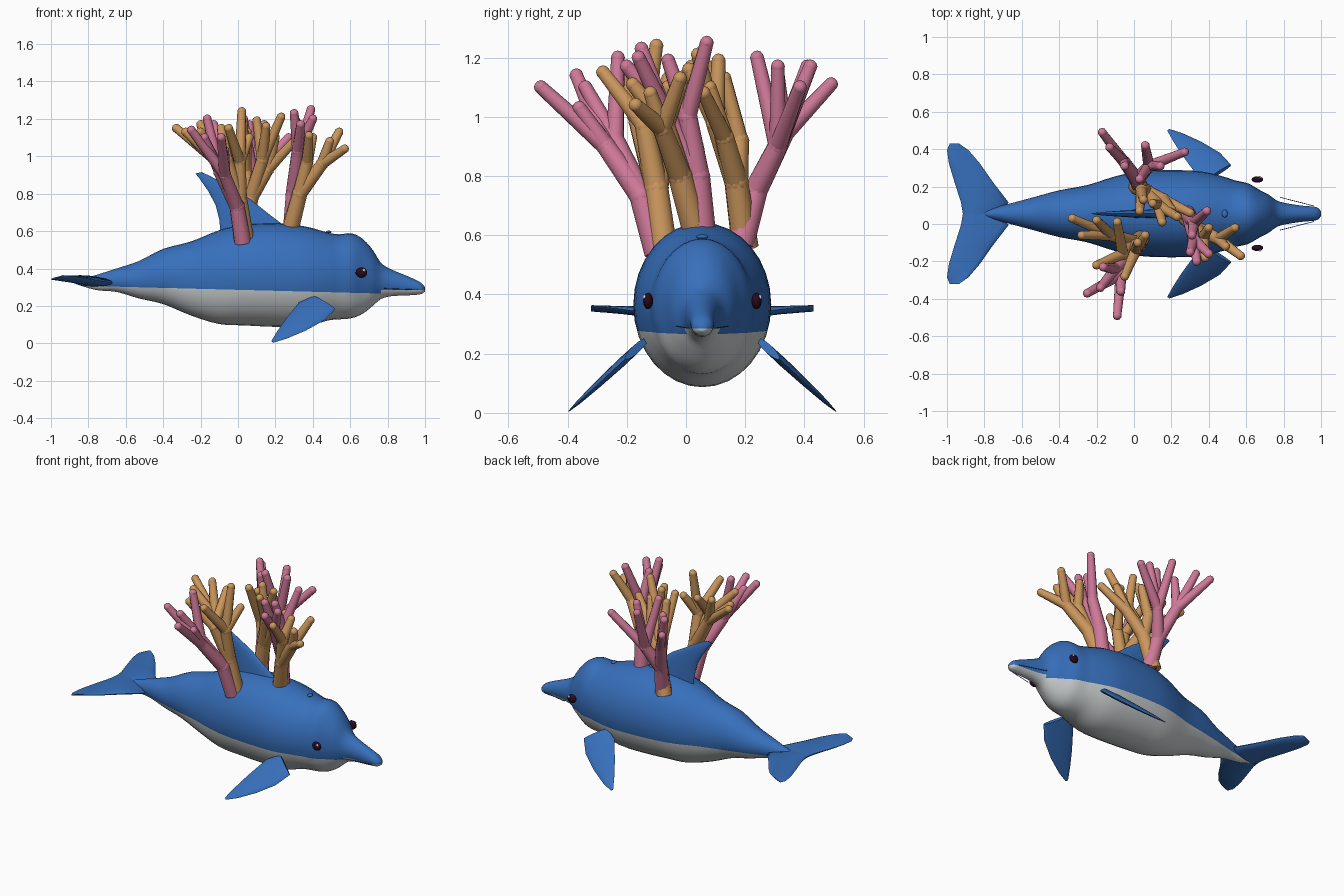
import bpy, bmesh, math
from mathutils import Vector, Matrix

cube = bpy.data.objects.get("Cube")
if cube:
    bpy.data.objects.remove(cube)

MID = 0.055  # y of the animal's plane of symmetry


def material(name, *rgb):
    m = bpy.data.materials.new(name)
    m.use_nodes = True
    m.diffuse_color = (*rgb, 1)
    m.node_tree.nodes["Principled BSDF"].inputs["Base Color"].default_value = (*rgb, 1)
    return m


BLUE = material("ocean blue", .038, .16, .5)
BELLY = material("belly grey", .6, .63, .64)
PINK = material("coral pink", .62, .19, .31)
ORANGE = material("coral orange", .6, .31, .11)
DARK = material("eye dark", .02, .003, .013)
WHITE = material("glint white", .9, .9, .9)


def finish(bm, name, *mats, angle=50):
    bmesh.ops.recalc_face_normals(bm, faces=bm.faces)
    mesh = bpy.data.meshes.new(name)
    bm.to_mesh(mesh)
    bm.free()
    for m in mats:
        mesh.materials.append(m)
    ob = bpy.data.objects.new(name, mesh)
    bpy.context.collection.objects.link(ob)
    bpy.ops.object.select_all(action='DESELECT')
    ob.select_set(True)
    bpy.context.view_layer.objects.active = ob
    bpy.ops.object.shade_smooth_by_angle(angle=math.radians(angle))


def loft(bm, rings):
    """Skin a list of closed point rings and cap both ends."""
    rows = [[bm.verts.new(p) for p in ring] for ring in rings]
    n = len(rows[0])
    for a, b in zip(rows, rows[1:]):
        for i in range(n):
            j = (i + 1) % n
            bm.faces.new((a[i], a[j], b[j], b[i]))
    bm.faces.new(rows[0])
    bm.faces.new(rows[-1])


def smooth_path(points, steps):
    """Catmull-Rom interpolation of vectors."""
    p = [points[0]] + points + [points[-1]]
    out = []
    for a, b, c, d in zip(p, p[1:], p[2:], p[3:]):
        for k in range(steps):
            t = k / steps
            out.append(b + (c - a) * (t / 2) + (a * 2 - b * 5 + c * 4 - d) * (t * t / 2)
                       + (b * 3 - a - c * 3 + d) * (t ** 3 / 2))
    return out + [points[-1]]


# Body: stations of x, top z, bottom z, half width
STATIONS = [
    (-.86, .335, .315, .01), (-.76, .365, .285, .03), (-.65, .4, .275, .058),
    (-.53, .44, .24, .09), (-.4, .505, .21, .125), (-.25, .545, .148, .153),
    (-.1, .605, .103, .2), (.03, .635, .096, .226), (.2, .642, .088, .233),
    (.36, .625, .09, .226), (.48, .592, .122, .198), (.54, .583, .128, .178),
    (.61, .588, .135, .162), (.67, .555, .16, .128), (.72, .5, .2, .102),
    (.765, .43, .237, .07), (.82, .395, .252, .055), (.9, .362, .256, .043),
    (.96, .335, .26, .038), (.985, .318, .266, .03), (1, .3, .277, .012)]
SIDES = 32
rings = []
for x, top, low, w in smooth_path([Vector(s) for s in STATIONS], 3):
    rings.append([(x, MID + w * math.cos(a), (top + low) / 2 + (top - low) / 2 * math.sin(a))
                  for a in (2 * math.pi * i / SIDES for i in range(SIDES))])
bm = bmesh.new()
loft(bm, rings)
# Cut the belly line and the mouth line so the colours meet cleanly
bmesh.ops.bisect_plane(bm, geom=bm.verts[:] + bm.edges[:] + bm.faces[:],
                       plane_co=(0, 0, .286), plane_no=(.026, 0, 1))
beak = [f for f in bm.faces if f.calc_center_median().x > .76]
parts = set(beak) | {e for f in beak for e in f.edges} | {v for f in beak for v in f.verts}
bmesh.ops.bisect_plane(bm, geom=list(parts), plane_co=(0, 0, .285), plane_no=(0, 0, 1))
for f in bm.faces:
    c = f.calc_center_median()
    f.material_index = int(c.z < (.285 if c.x > .76 else .286 - .026 * c.x))
finish(bm, "body", BLUE, BELLY)


def fin(name, sections):
    """Loft lens-shaped sections given as (leading point, trailing point, half thickness)."""
    root = Vector(sections[0][0])
    normal = (Vector(sections[0][1]) - root).cross(Vector(sections[-1][0]) - root).normalized()
    rings = []
    for lead, trail, t in sections:
        a, b = Vector(lead), Vector(trail)
        rings.append([(a + b) / 2 + (a - b) / 2 * math.cos(u) + normal * t * math.sin(u)
                      for u in (2 * math.pi * i / 16 for i in range(16))])
    bm = bmesh.new()
    loft(bm, rings)
    finish(bm, name, BLUE)


# Dorsal fin: leading x, z, trailing x, z, half thickness
DORSAL = [(.3, .59, -.09, .56, .026), (.18, .68, -.1, .66, .022), (.06, .775, -.12, .74, .018),
          (-.07, .85, -.16, .815, .013), (-.15, .895, -.205, .88, .008),
          (-.195, .915, -.228, .908, .003)]
fin("dorsal_fin", [((a, MID, b), (c, MID, d), t) for a, b, c, d, t in DORSAL])

# Tail flukes: offset from the middle, leading x, trailing x, half thickness
FLUKE = [(0, -.73, -.915, .026), (.06, -.67, -.925, .026), (.17, -.755, -.96, .02),
         (.27, -.825, -.99, .014), (.34, -.885, -1, .009), (.375, -.935, -.985, .003)]
# Flippers: leading x, z, trailing x, z, half thickness
FLIPPER = [(.52, .182, .398, .252, .014), (.46, .122, .325, .218, .015),
           (.36, .067, .255, .13, .012), (.26, .025, .21, .065, .008), (.19, .004, .178, .012, .002)]

for side, label in ((1, "left"), (-1, "right")):
    # The animal swims toward +x, so its sides lie along y
    fin(label + "_fluke", [((a, MID + side * o, .315 + .13 * o), (b, MID + side * o, .35 - .02 * o), t)
                           for o, a, b, t in FLUKE])

    def out(z):
        return MID + side * (.457 - 1.08 * z)
    fin(label + "_flipper", [((a, out(b), b), (c, out(d), d), t) for a, b, c, d, t in FLIPPER])

    # Eye with small glint
    for name, mat, pos, size in (("eye", DARK, (.66, .183, .378), (.031, .017, .028)),
                                 ("eye_glint", WHITE, (.673, .195, .391), (.008, .006, .008))):
        bm = bmesh.new()
        place = Matrix.Translation((pos[0], MID + side * pos[1], pos[2]))
        bmesh.ops.create_uvsphere(bm, u_segments=20, v_segments=12, radius=1,
                                  matrix=place @ Matrix.Diagonal((*size, 1)))
        finish(bm, label + "_" + name, mat)


def limb(bm, a, b, ra, rb):
    """Tapered round segment with a rounded knuckle at its end."""
    a, b = Vector(a), Vector(b)
    d = b - a
    turn = d.to_track_quat('Z', 'Y').to_matrix().to_4x4()
    bmesh.ops.create_cone(bm, cap_ends=True, segments=10, radius1=ra, radius2=rb, depth=d.length,
                          matrix=Matrix.Translation((a + b) / 2) @ turn)
    bmesh.ops.create_icosphere(bm, subdivisions=2, radius=rb * 1.04, matrix=Matrix.Translation(b))


# Mouth lines beside the beak
for side, label in ((1, "left"), (-1, "right")):
    bm = bmesh.new()
    limb(bm, (.78, MID + side * .088, .293), (.96, MID + side * .042, .286), .002, .002)
    finish(bm, label + "_mouth_line", BLUE)

# Blowhole
bm = bmesh.new()
bmesh.ops.create_uvsphere(bm, u_segments=16, v_segments=8, radius=1,
                          matrix=Matrix.Translation((.485, MID, .595)) @ Matrix.Diagonal((.015, .02, .008, 1)))
finish(bm, "blowhole", BLUE)


def coral(name, mat, base, fork, boughs):
    """Trunk from base to fork, then boughs, each a (knee, tips) pair."""
    bm = bmesh.new()
    limb(bm, base, fork, .046, .041)
    for knee, tips in boughs:
        limb(bm, fork, knee, .04, .033)
        for tip in tips:
            limb(bm, knee, tip, .031, .023)
    finish(bm, name, mat)


coral("right_pink_coral", PINK, (.025, -.095, .54), (-.005, -.15, .73), [
    ((-.07, -.27, .9), [(-.09, -.49, 1.1), (-.25, -.37, 1.14), (-.07, -.36, 1.03)]),
    ((-.1, -.24, .92), [(-.18, -.34, 1.1), (-.165, -.23, 1.2)])])
coral("right_orange_coral", ORANGE, (.04, -.075, .56), (.01, -.1, .76), [
    ((-.12, -.06, .98), [(-.33, .03, 1.15), (-.28, -.06, 1.13), (-.2, .02, 1.17)]),
    ((.01, -.14, .97), [(.02, -.1, 1.24), (-.05, -.28, 1.15), (.06, -.06, 1.1)]),
    ((-.06, -.16, .98), [(-.2, -.22, 1.13), (-.09, .01, 1.15)])])
coral("front_pink_coral", PINK, (.285, .055, .61), (.295, .04, .8), [
    ((.32, .005, 1), [(.39, .07, 1.25), (.31, -.06, 1.19)]),
    ((.32, -.08, 1.03), [(.3, -.15, 1.23), (.4, -.16, 1.2), (.335, -.2, 1.17)])])
coral("front_orange_coral", ORANGE, (.28, .035, .61), (.33, -.02, .8), [
    ((.45, -.08, .96), [(.57, -.17, 1.04), (.54, -.02, 1.13), (.49, -.12, 1.08)]),
    ((.37, -.07, .97), [(.38, -.18, 1.11), (.4, -.02, 1.1)])])
coral("left_pink_coral", PINK, (.04, .185, .57), (.015, .235, .75), [
    ((-.05, .33, .94), [(-.17, .49, 1.11), (-.13, .41, 1.17), (-.05, .31, 1.14)]),
    ((.08, .31, .9), [(.06, .42, 1.17), (.27, .385, 1.1), (.14, .31, 1.17), (.03, .24, 1.2)])])
coral("left_orange_coral", ORANGE, (.015, .2, .56), (.07, .17, .78), [
    ((.13, .1, .98), [(.23, .04, 1.21), (.1, .11, 1.19), (.15, .01, 1.16)]),
    ((.16, .13, .93), [(.3, .06, 1.08), (.2, .08, 1.1)]),
    ((.04, .18, .92), [(.05, .13, 1.13), (.03, .07, 1.17)])])
